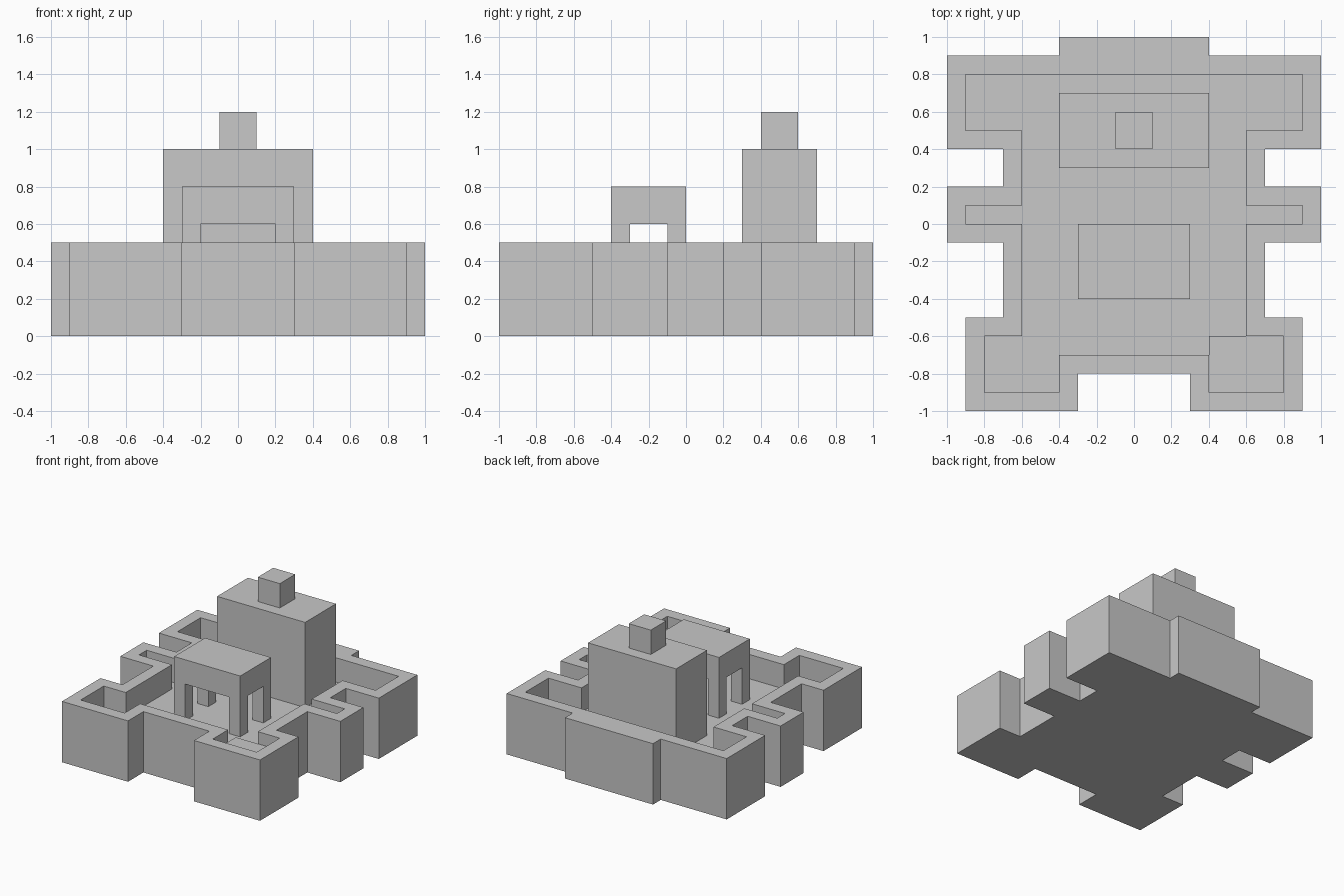
import bpy
import bmesh

cube = bpy.data.objects.get("Cube")
if cube:
    bpy.data.objects.remove(cube, do_unlink=True)

# One plain stone colour
STONE = (0.58, 0.58, 0.58, 1.0)
stone = bpy.data.materials.new("stone grey")
stone.use_nodes = True
stone.diffuse_color = STONE
stone.node_tree.nodes["Principled BSDF"].inputs["Base Color"].default_value = STONE

FLOOR, WALL_TOP = 0.3, 0.5


def add_object(name, bm):
    bmesh.ops.recalc_face_normals(bm, faces=bm.faces)
    mesh = bpy.data.meshes.new(name)
    bm.to_mesh(mesh)
    bm.free()
    mesh.materials.append(stone)
    obj = bpy.data.objects.new(name, mesh)
    bpy.context.collection.objects.link(obj)
    return obj


def box(name, x, y, z):
    """Box from (low, high) pairs on each axis."""
    bm = bmesh.new()
    bmesh.ops.create_cube(bm, size=1)
    for v in bm.verts:
        v.co = [pair[c > 0] for pair, c in zip((x, y, z), v.co)]
    return add_object(name, bm)


def mirrored(half):
    """Close a right-hand half outline by mirroring it across x = 0."""
    return half + [(-x, y) for x, y in reversed(half)]


def ring(bm, outline, z):
    return [bm.verts.new((x, y, z)) for x, y in outline]


def bridge(bm, a, b):
    for i in range(len(a)):
        j = (i + 1) % len(a)
        bm.faces.new((a[i], a[j], b[j], b[i]))


# Right half of the outer wall line and of the courtyard, back to front
outer = mirrored([(.4, 1), (.4, .9), (1, .9), (1, .4), (.7, .4), (.7, .2), (1, .2),
                  (1, -.1), (.7, -.1), (.7, -.5), (.9, -.5), (.9, -1), (.3, -1), (.3, -.8)])
inner = mirrored([(.9, .8), (.9, .5), (.6, .5), (.6, .1), (.9, .1), (.9, 0), (.6, 0),
                  (.6, -.6), (.8, -.6), (.8, -.9), (.4, -.9), (.4, -.7)])

# Outer walls with sunken courtyard
bm = bmesh.new()
outer_low, outer_top = ring(bm, outer, 0), ring(bm, outer, WALL_TOP)
inner_low, inner_top = ring(bm, inner, FLOOR), ring(bm, inner, WALL_TOP)
bm.faces.new(outer_low)
bm.faces.new(inner_low)
bridge(bm, outer_low, outer_top)
bridge(bm, inner_low, inner_top)
rim = [e for e in bm.edges if all(abs(v.co.z - WALL_TOP) < 1e-5 for v in e.verts)]
bmesh.ops.triangle_fill(bm, edges=rim, use_beauty=True, normal=(0, 0, 1))
add_object("fort_walls", bm)

# Raised floor in the front left tower
box("raised_tower_floor", (.4, .8), (-.9, -.6), (FLOOR, .4))

# Keep with its rooftop turret
box("keep", (-.4, .4), (.3, .7), (FLOOR, 1))
box("keep_turret", (-.1, .1), (.4, .6), (1, 1.2))

# Courtyard pavilion: roof slab on four pillars
box("pavilion_roof", (-.3, .3), (-.4, 0), (.6, .8))
for side, x in (("right", -.3), ("left", .2)):
    for end, y in (("front", -.4), ("back", -.1)):
        box(f"pavilion_pillar_{end}_{side}", (x, x + .1), (y, y + .1), (FLOOR, .6))
